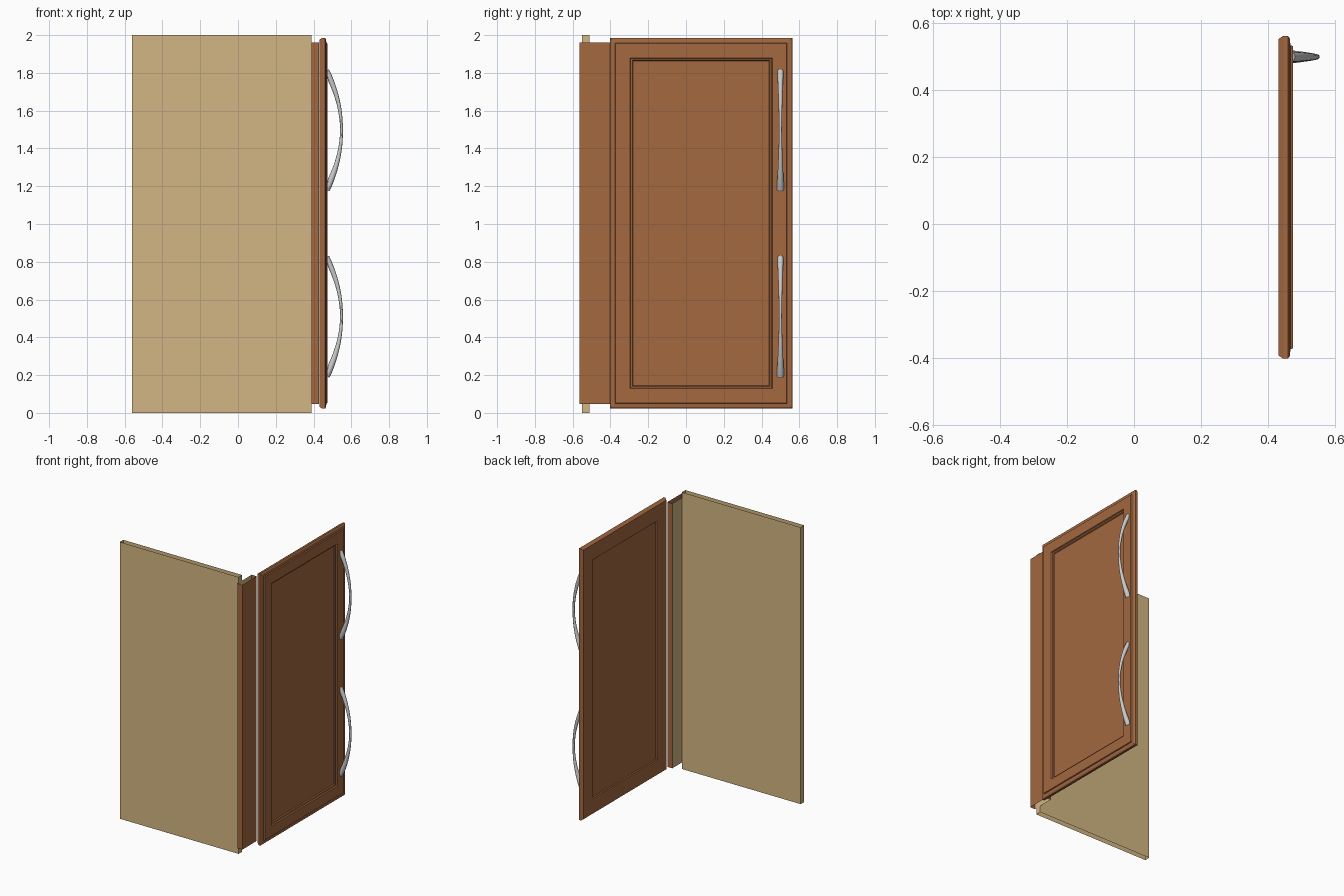
import bpy, bmesh, math
from mathutils import Vector

if "Cube" in bpy.data.objects:
    bpy.data.objects.remove(bpy.data.objects["Cube"])


def material(name, color):
    m = bpy.data.materials.new(name)
    m.diffuse_color = (*color, 1)
    m.use_nodes = True
    m.node_tree.nodes["Principled BSDF"].inputs["Base Color"].default_value = m.diffuse_color
    return m


wood = material("brown_wood", (0.366, 0.138, 0.051))
tan = material("tan_board", (0.65, 0.47, 0.227))


def finish(name, bm, mats=()):
    bmesh.ops.recalc_face_normals(bm, faces=bm.faces)
    me = bpy.data.meshes.new(name)
    bm.to_mesh(me)
    bm.free()
    for m in mats:
        me.materials.append(m)
    ob = bpy.data.objects.new(name, me)
    bpy.context.collection.objects.link(ob)
    return ob


def loft(bm, rings, caps=True):
    vs = [[bm.verts.new(p) for p in r] for r in rings]
    for a, b in zip(vs, vs[1:]):
        for i in range(len(a)):
            j = (i + 1) % len(a)
            bm.faces.new((a[i], a[j], b[j], b[i]))
    if caps:
        bm.faces.new(vs[0])
        bm.faces.new(vs[-1])


def sleeve(name, x0, x1, y0, y1, z0, z1, mats):
    # Board with open top and bottom
    bm = bmesh.new()
    loft(bm, [[(x0, y0, z), (x1, y0, z), (x1, y1, z), (x0, y1, z)] for z in (z0, z1)], caps=False)
    if len(mats) > 1:  # second material on the back side
        for f in bm.faces:
            if f.calc_center_median().x < x0 + 1e-4:
                f.material_index = 1
    return finish(name, bm, mats)


# Cabinet side and face-frame stile
sleeve("side_panel", -0.56, 0.39, -0.55, -0.51, 0, 2, [tan])
sleeve("frame_stile", 0.39, 0.43, -0.565, -0.40, 0.047, 1.96, [wood, tan])

# Door: rectangular rings following the moulding profile (inset, x)
profile = [(0.125, 0.438), (0.12, 0.432), (0.01, 0.432), (0, 0.447), (0, 0.460),
           (0.008, 0.466), (0.028, 0.468), (0.031, 0.475), (0.106, 0.475),
           (0.110, 0.467), (0.119, 0.465), (0.123, 0.458)]
bm = bmesh.new()
loft(bm, [[(x, -0.403 + d, 0.022 + d), (x, 0.563 - d, 0.022 + d),
           (x, 0.563 - d, 1.986 - d), (x, -0.403 + d, 1.986 - d)] for d, x in profile])
finish("door", bm, [wood])


def handle(name, zc, steps=24, sides=12):
    # Bowed pull, thick at the feet and thin in the middle
    bm = bmesh.new()
    rings = []
    for k in range(steps + 1):
        t = 1.05 * (2 * k / steps - 1)
        c = Vector((0.475 + 0.073 * (1 - t * t), 0.50, zc + 0.30 * t))
        n = Vector((0.30, 0, 0.146 * t)).normalized()
        foot = 0.019 if t < 0 else 0.016
        r = 0.0075 + (foot - 0.0075) * min(1, abs(t)) ** 1.5
        ring = []
        for i in range(sides):
            a = math.tau * i / sides
            p = c + r * (n * math.cos(a) + Vector((0, math.sin(a), 0)))
            p.x = max(p.x, 0.472)
            ring.append(p)
        rings.append(ring)
    loft(bm, rings)
    ob = finish(name, bm)
    bpy.ops.object.select_all(action='DESELECT')
    ob.select_set(True)
    bpy.context.view_layer.objects.active = ob
    bpy.ops.object.shade_smooth_by_angle()


handle("upper_handle", 1.497)
handle("lower_handle", 0.51)
